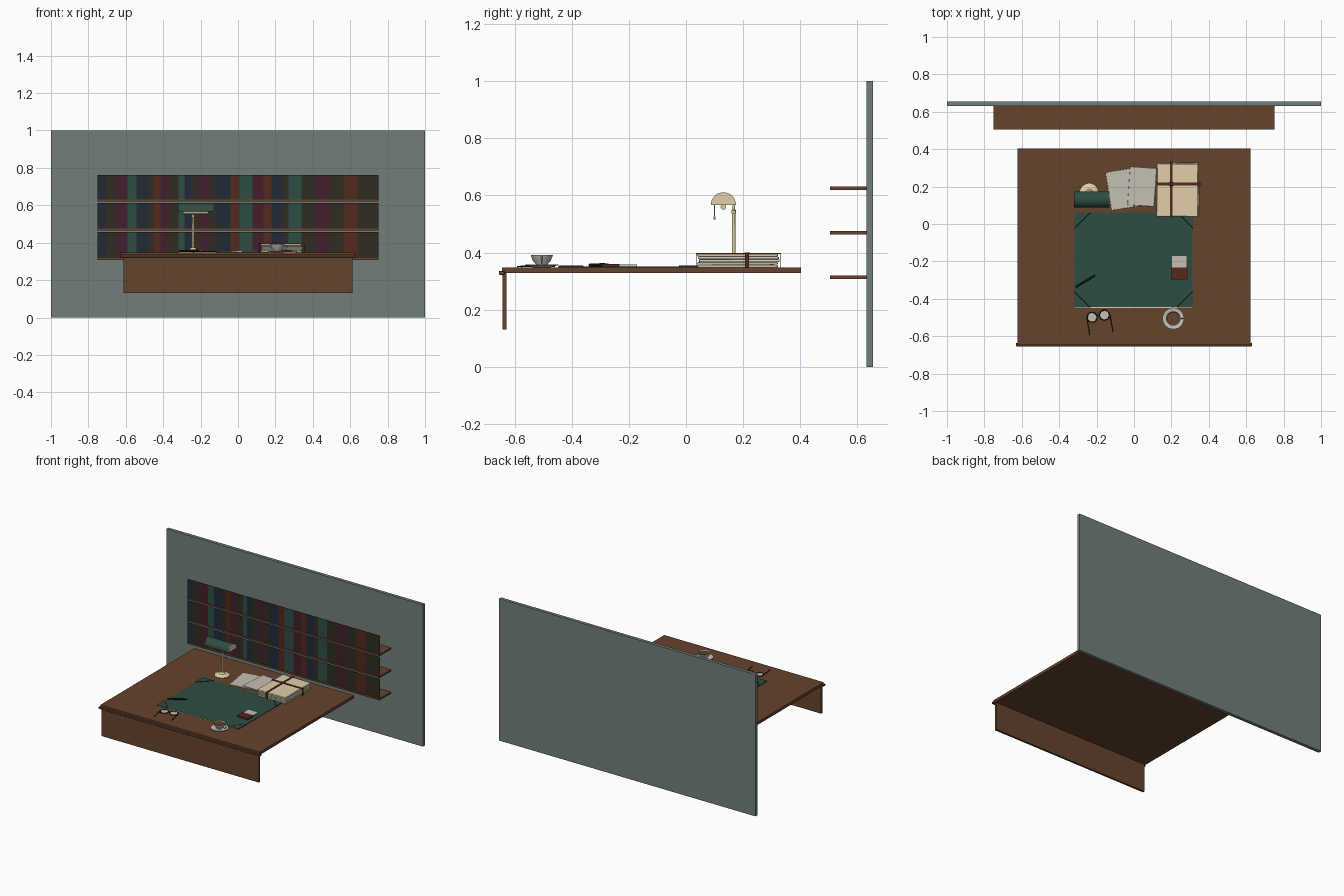
import bpy, bmesh, math, random
from mathutils import Matrix, Vector

random.seed(4)
cube = bpy.data.objects.get("Cube")
if cube:
    bpy.data.objects.remove(cube, do_unlink=True)


def material(name, *rgb):
    lin = [(c / 255 / 12.92 if c < 11 else ((c / 255 + 0.055) / 1.055) ** 2.4) for c in rgb]
    m = bpy.data.materials.new(name)
    m.use_nodes = True
    m.diffuse_color = (*lin, 1)
    m.node_tree.nodes["Principled BSDF"].inputs["Base Color"].default_value = (*lin, 1)
    return m


WOOD = material("wood brown", 102, 67, 45)
WALL = material("wall grey green", 113, 127, 121)
GREEN = material("deep green", 47, 77, 66)
CREAM = material("cream", 224, 207, 169)
WHITE = material("paper grey", 197, 192, 180)
BLACK = material("black", 22, 22, 22)
OLIVE = material("dark olive", 46, 44, 33)
PLUM = material("plum", 66, 31, 44)
NAVY = material("navy", 33, 42, 57)
RUST = material("rust", 84, 41, 29)


def finish(name, bm, mat, smooth=False):
    bmesh.ops.recalc_face_normals(bm, faces=bm.faces)
    me = bpy.data.meshes.new(name)
    bm.to_mesh(me)
    bm.free()
    me.materials.append(mat)
    ob = bpy.data.objects.new(name, me)
    bpy.context.collection.objects.link(ob)
    if smooth:
        bpy.ops.object.select_all(action='DESELECT')
        ob.select_set(True)
        bpy.context.view_layer.objects.active = ob
        bpy.ops.object.shade_smooth_by_angle()
    return ob


def box(name, x, y, z, mat, bevel=0, turn=0):
    """Box between the given (low, high) ranges, turned about its own middle."""
    bm = bmesh.new()
    bmesh.ops.create_cube(bm, size=1)
    bmesh.ops.scale(bm, vec=(x[1] - x[0], y[1] - y[0], z[1] - z[0]), verts=bm.verts)
    ob = finish(name, bm, mat)
    ob.location = (sum(x) / 2, sum(y) / 2, sum(z) / 2)
    ob.rotation_euler.z = math.radians(turn)
    if bevel:
        mod = ob.modifiers.new("bevel", 'BEVEL')
        mod.width, mod.segments = bevel, 3
    return ob


def panel(name, x, y, z, mat):
    """Single upright face that looks to the front."""
    bm = bmesh.new()
    bm.faces.new([bm.verts.new(p) for p in ((x[0], y, z[0]), (x[1], y, z[0]),
                                            (x[1], y, z[1]), (x[0], y, z[1]))])
    me = bpy.data.meshes.new(name)
    bm.to_mesh(me)
    bm.free()
    me.materials.append(mat)
    bpy.context.collection.objects.link(bpy.data.objects.new(name, me))


def lathe(name, profile, at, mat, steps=32):
    """Turn an (r, z) profile about the vertical axis."""
    bm = bmesh.new()
    vs = [bm.verts.new((r, 0, z)) for r, z in profile]
    es = [bm.edges.new(p) for p in zip(vs, vs[1:])]
    bmesh.ops.spin(bm, geom=vs + es, axis=(0, 0, 1), cent=(0, 0, 0),
                   angle=math.tau, steps=steps)
    bmesh.ops.remove_doubles(bm, verts=bm.verts, dist=1e-5)
    ob = finish(name, bm, mat, True)
    ob.location = at


def prism(name, points, depth, mat, smooth=False):
    """Extrude a flat polygon along a vector."""
    bm = bmesh.new()
    f = bm.faces.new([bm.verts.new(p) for p in points])
    new = bmesh.ops.extrude_face_region(bm, geom=[f])["geom"]
    bmesh.ops.translate(bm, vec=depth, verts=[v for v in new if isinstance(v, bmesh.types.BMVert)])
    finish(name, bm, mat, smooth)


def rod(name, a, b, r, mat, r2=None):
    a, b = Vector(a), Vector(b)
    d = b - a
    bm = bmesh.new()
    bmesh.ops.create_cone(bm, cap_ends=True, segments=12, radius1=r,
                          radius2=r if r2 is None else r2, depth=d.length,
                          matrix=Matrix.Translation((a + b) / 2) @ d.to_track_quat('Z', 'Y').to_matrix().to_4x4())
    finish(name, bm, mat, True)


def ring(name, at, R, r, mat, tilt=0):
    bpy.ops.mesh.primitive_torus_add(location=at, rotation=(tilt, 0, 0), major_radius=R,
                                     minor_radius=r, major_segments=28, minor_segments=8)
    ob = bpy.context.object
    ob.name = name
    ob.data.materials.append(mat)
    bpy.ops.object.shade_smooth()


# Wall, shelves and rows of flat book spines flush with the shelf fronts
box("wall", (-1, 1), (.632, .655), (0, 1), WALL)
SHELVES = (.307, .464, .619)
ROW_TOPS = (.457, .613, .763)
BOOKS = [(NAVY, 8), (OLIVE, 10), (PLUM, 12), (GREEN, 9), (NAVY, 12), (OLIVE, 5), (RUST, 7),
         (PLUM, 9), (OLIVE, 9), (GREEN, 6), (NAVY, 7), (OLIVE, 8), (PLUM, 10), (OLIVE, 7),
         (NAVY, 14), (RUST, 9), (GREEN, 13), (PLUM, 11), (RUST, 8), (NAVY, 11), (OLIVE, 6),
         (GREEN, 13), (OLIVE, 14), (PLUM, 14), (OLIVE, 14), (RUST, 14), (OLIVE, 21)]
unit = 1.5 / sum(w for _, w in BOOKS)
for z, top in zip(SHELVES, ROW_TOPS):
    box("shelf", (-.75, .75), (.505, .632), (z, z + .012), WOOD)
    x = -.75
    for mat, w in BOOKS:
        panel("book_spine", (x, x + w * unit), .508, (z + .012, top), mat)
        x += w * unit

# Desk
box("desk_top", (-.622, .622), (-.645, .403), (.328, .348), WOOD)
box("desk_edge_moulding", (-.63, .63), (-.655, -.635), (.322, .336), WOOD, .003)
box("desk_front_panel", (-.613, .613), (-.643, -.629), (.13, .33), WOOD)

# Blotter with corner pockets
box("blotter_paper", (-.315, .31), (-.448, .055), (.348, .35), CREAM)
box("blotter", (-.318, .314), (-.443, .061), (.348, .3515), GREEN)
for sx, cx in ((1, -.319), (-1, .315)):
    for sy, cy in ((1, -.446), (-1, .062)):
        a, b = (cx + sx * .085, cy, .348), (cx, cy + sy * .085, .348)
        prism("blotter_corner", [(cx, cy, .348), a, b], (0, 0, .0055), GREEN)
        rod("blotter_corner_edge", (a[0], a[1], .3525), (b[0], b[1], .3525), .0018, BLACK)

# Desk lamp
LX, LY, SY, SZ, R = -.24, .167, .131, .567, .044
lathe("lamp_base", [(0, 0), (.05, 0), (.05, .006), (.042, .012), (.02, .016), (.012, .026), (0, .028)],
      (LX, LY, .348), CREAM)
lathe("lamp_stem", [(0, 0), (.006, 0), (.006, .09), (.0055, .165), (.0075, .168), (.0075, .178),
                    (.005, .181), (.005, .205), (0, .206)], (LX, LY, .37), CREAM, 16)
arc = [math.pi * i / 16 for i in range(17)]
outer = [(-.32, SY + R * math.cos(a), SZ + R * math.sin(a)) for a in arc]
inner = [(-.32, SY + (R - .004) * math.cos(a), SZ + (R - .004) * math.sin(a)) for a in reversed(arc)]
prism("lamp_shade", outer + inner, (.186, 0, 0), GREEN, True)
for x in (-.322, -.136):
    prism("lamp_shade_end", [(x, p[1], p[2]) for p in outer], (.004, 0, 0), CREAM)
rod("lamp_tube", (-.295, SY, .56), (-.16, SY, .56), .01, CREAM)
rod("lamp_arm", (LX, LY, .571), (LX, SY, .571), .004, CREAM)
rod("pull_chain", (-.16, .1, .575), (-.16, .1, .525), .0015, CREAM)
rod("pull_bob", (-.16, .1, .527), (-.16, .1, .515), .004, CREAM, .003)

# Loose papers
box("left_paper", (-.137, .008), (.083, .288), (.348, .353), WHITE, .002, 9)
box("right_paper", (-.028, .115), (.097, .303), (.353, .358), WHITE, .002, -4)

# Tied manuscript bundle
for i in range(5):
    z = .348 + i * .0095
    dx, dy = random.uniform(-.003, .003), random.uniform(-.004, .004)
    box("bundle_layer", (.124 + dx, .344 + dx), (.043 + dy, .325 + dy), (z, z + .009),
        WHITE if i % 2 else CREAM, .004, random.uniform(-.8, .8))
cord_x, cord_y = (.192, .206), (.207, .221)
box("cord_long", cord_x, (.036, .332), (.395, .398), RUST)
box("cord_cross", (.116, .354), cord_y, (.395, .398), RUST)
for y in (.036, .332):
    box("cord_end", cord_x, (y - .0015, y + .0015), (.348, .398), RUST)
for x in (.116, .354):
    box("cord_side", (x - .0015, x + .0015), cord_y, (.348, .398), RUST)
box("cord_knot", (.189, .209), (.204, .224), (.395, .401), RUST, .002)

# Small open box on the blotter
box("matchbox_sleeve", (.198, .285), (-.296, -.233), (.351, .36), RUST)
box("matchbox_tray", (.202, .281), (-.235, -.172), (.351, .358), WHITE)

# Pen
rod("pen_barrel", (-.312, -.337, .356), (-.235, -.291, .357), .005, BLACK)
rod("pen_cap", (-.25, -.3, .357), (-.207, -.274, .358), .0065, BLACK, .004)

# Spectacles
for x, y, hinge, tip in ((-.224, -.499, (-.252, -.502), (-.237, -.592)),
                         (-.158, -.487, (-.13, -.48), (-.112, -.577))):
    ring("lens_rim", (x, y, .352), .026, .003, BLACK)
    lathe("lens", [(0, 0), (.026, 0), (.026, .002), (0, .002)], (x, y, .351), WHITE)
    rod("temple_arm", (*hinge, .353), (*tip, .351), .0025, BLACK)
rod("nose_bridge", (-.199, -.492, .354), (-.184, -.49, .354), .0025, BLACK)

# Cup and saucer
CUP = (.21, -.505, .348)
lathe("saucer", [(0, 0), (.03, 0), (.058, .008), (.058, .011), (.03, .005), (0, .005)], CUP, WHITE)
lathe("cup", [(0, .005), (.019, .005), (.02, .01), (.032, .024), (.039, .044),
              (.036, .044), (.029, .025), (.017, .013), (0, .012)], CUP, WHITE)
lathe("tea", [(0, .036), (.0335, .036)], CUP, WOOD)
ring("cup_handle", (.25, -.505, .374), .011, .0028, WHITE, math.pi / 2)
